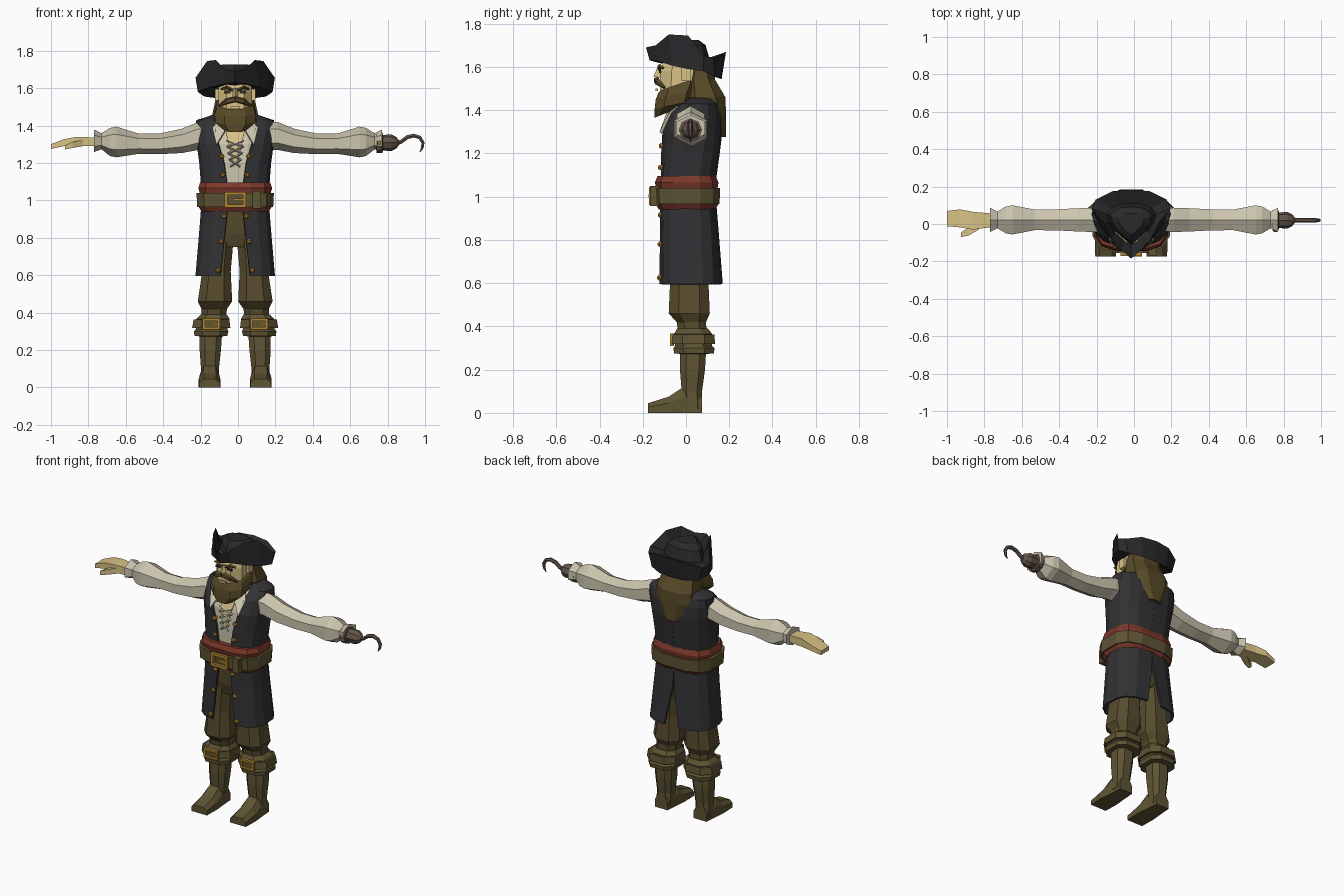
import bpy, bmesh, math
from mathutils import Vector as V

CX = -0.015  # body centre line


def material(name, r, g, b):
    m = bpy.data.materials.new(name)
    m.diffuse_color = [((c / 255 + 0.055) / 1.055) ** 2.4 for c in (r, g, b)] + [1]
    return m


HAT = material("hat_black", 41, 41, 43)
COAT = material("coat_black", 50, 50, 53)
SKIN = material("skin", 216, 194, 134)
SHIRT = material("shirt_cream", 203, 197, 174)
SASH = material("sash_red", 124, 56, 43)
LEATHER = material("leather", 94, 84, 51)
CLOTH = material("trouser_brown", 87, 76, 45)
HAIR = material("hair_brown", 88, 74, 40)
GOLD = material("gold", 180, 132, 48)
IRON = material("iron", 98, 84, 74)


def loft(name, rings, mat, closed=True, solid=0):
    """Skin a list of equal-length point rings."""
    bm = bmesh.new()
    rows = [[bm.verts.new(p) for p in r] for r in rings]
    n = len(rows[0])
    for a, b in zip(rows, rows[1:]):
        for i in range(n if closed else n - 1):
            j = (i + 1) % n
            bm.faces.new((a[i], a[j], b[j], b[i]))
    if closed:
        bm.faces.new(rows[0])
        bm.faces.new(rows[-1])
    bmesh.ops.recalc_face_normals(bm, faces=bm.faces)
    me = bpy.data.meshes.new(name)
    bm.to_mesh(me)
    bm.free()
    me.materials.append(mat)
    ob = bpy.data.objects.new(name, me)
    bpy.context.collection.objects.link(ob)
    if solid:
        mod = ob.modifiers.new("thickness", "SOLIDIFY")
        mod.thickness, mod.offset = solid, 0
    return ob


def oval(z, cx, rx, cy, ry, n=8, e=0.75, tilt=0):
    """Boxy horizontal ring with flat front, back and sides."""
    k, pts = math.cos(math.pi / n) ** e, []
    for i in range(n):
        t = 2 * math.pi * (i + 0.5) / n
        c, s = math.cos(t), math.sin(t)
        x = math.copysign(abs(c) ** e, c) * rx / k
        y = math.copysign(abs(s) ** e, s) * ry / k
        pts.append((CX + cx + x, cy + y, z + tilt * y / ry))
    return pts


def body(name, rows, mat, n=8, e=0.75):
    return loft(name, [oval(*r[:5], n, e, *r[5:]) for r in rows], mat)


def box(name, x, y, z, w, d, h, mat):
    sq = ((-1, -1), (1, -1), (1, 1), (-1, 1))
    return loft(name, [[(CX + x + a * w / 2, y + b * d / 2, z + c * h / 2) for a, b in sq] for c in (-1, 1)], mat)


def tube(name, pts, radii, mat, n=6):
    pts, rings = [V(p) for p in pts], []
    for i, p in enumerate(pts):
        d = (pts[min(i + 1, len(pts) - 1)] - pts[max(i - 1, 0)]).normalized()
        a = V((0, 1, 0)) if abs(d.y) < 0.9 else V((1, 0, 0))
        b = d.cross(a).normalized()
        a = b.cross(d)
        rings.append([p + radii[i] * (a * math.cos(2 * math.pi * j / n) + b * math.sin(2 * math.pi * j / n)) for j in range(n)])
    return loft(name, rings, mat)


def buckle(name, x, y, z, w, h, t):
    for s, side in ((-1, "a"), (1, "b")):
        box(name + "_post_" + side, x + s * (w - t) / 2, y, z, t, 0.018, h, GOLD)
        box(name + "_bar_" + side, x, y, z + s * (h - t) / 2, w, 0.018, t, GOLD)
    box(name + "_pin", x + w * 0.2, y - 0.003, z, w * 0.6, 0.014, t * 0.7, GOLD)


def half_shell(name, s, rows, mat):
    """Half of an open garment: rows of z, rx, ry, cy, front gap, back gap."""
    e, rings = 0.7, []
    for z, rx, ry, cy, gf, gb in rows:
        t0 = math.asin((gf / rx) ** (1 / e))
        t1 = math.pi - math.asin((gb / rx) ** (1 / e))
        ring = []
        for i in range(8):
            t = t0 + (t1 - t0) * i / 7
            c = math.cos(t)
            ring.append((CX + s * rx * abs(math.sin(t)) ** e, cy - ry * math.copysign(abs(c) ** e, c), z))
        rings.append(ring)
    loft(name, rings, mat, closed=False, solid=0.012)


# Hat: crown, folded brim and underside in one loft
rim = [(0, -.185, 1.69), (.05, -.14, 1.70), (.105, -.08, 1.75), (.15, .01, 1.745), (.212, .08, 1.655), (.19, .13, 1.64), (.1, .175, 1.665), (0, .185, 1.67)]
fold = [(0, -.168, 1.63), (.055, -.125, 1.625), (.13, -.06, 1.605), (.18, .01, 1.59), (.2, .08, 1.58), (.165, .13, 1.555), (.09, .16, 1.545), (0, .165, 1.545)]
full = lambda h: [(CX + x, y, z) for x, y, z in h] + [(CX - x, y, z) for x, y, z in h[-2:0:-1]]
flat = lambda k, z: full([(x * k, y * k, z) for x, y, _ in fold])
loft("hat", [flat(.35, 1.725), flat(.55, 1.70), flat(.66, 1.635), full(rim), full(fold), flat(.55, 1.61)], HAT)

# Head, neck, hair and beard
body("head", [(1.42, 0, .075, -.03, .08), (1.5, 0, .09, -.015, .105), (1.58, 0, .09, -.01, .11), (1.64, 0, .085, 0, .1)], SKIN)
body("neck", [(1.33, 0, .07, .02, .07), (1.45, 0, .065, .01, .065)], SKIN)
body("hair", [(1.6, 0, .095, .07, .055), (1.54, 0, .105, .07, .065), (1.46, 0, .122, .09, .092), (1.39, 0, .115, .115, .07), (1.275, 0, .045, .155, .03)], HAIR)
body("beard", [(1.385, 0, .06, -.095, .05, .02), (1.425, 0, .108, -.055, .09, .02), (1.47, 0, .11, -.045, .095, .02), (1.51, 0, .098, -.03, .098, .03), (1.53, 0, .085, -.02, .085, .03)], HAIR)
loft("nose", [[(CX - .012, -.115, 1.6), (CX + .012, -.115, 1.6), (CX, -.13, 1.6)],
              [(CX - .022, -.11, 1.55), (CX + .022, -.11, 1.55), (CX, -.152, 1.555)]], SKIN)
box("lower_lip", 0, -.135, 1.495, .05, .012, .012, SKIN)
for s, side in ((-1, "left"), (1, "right")):
    tube(side + "_moustache", [(CX, -.135, 1.54), (CX + s * .045, -.13, 1.53), (CX + s * .085, -.1, 1.505)], [.015, .017, .006], HAIR, 5)
    tube(side + "_brow", [(CX + s * .012, -.122, 1.588), (CX + s * .045, -.122, 1.605), (CX + s * .075, -.105, 1.595)], [.008, .01, .006], HAIR, 4)
    box(side + "_eye", s * .04, -.12, 1.579, .032, .008, .014, HAT)
    box(side + "_ear", s * .095, .0, 1.565, .025, .04, .06, SKIN)

# Shirt body, open neck and laces
body("shirt", [(1.0, 0, .15, .005, .105), (1.2, 0, .16, .015, .115), (1.3, 0, .17, .025, .115), (1.4, 0, .16, .045, .095), (1.43, 0, .09, .05, .07)], SHIRT, 12, .7)
loft("bare_chest", [[(CX - w, y, z), (CX + w, y, z)] for w, y, z in ((.055, -.063, 1.39), (.035, -.097, 1.3), (.012, -.107, 1.2))], SKIN, False, .006)
for i in range(4):
    z, w = 1.32 - i * .035, .045 - i * .006
    for s in (-1, 1):
        tube("lace", [(CX - s * w, -.1 - i * .003, z), (CX + s * w, -.103 - i * .003, z - .035)], [.005, .005], SHIRT, 4)

# Waist: sash and belt
body("sash", [(.94, 0, .18, .005, .13), (.965, 0, .195, .005, .145), (1.02, 0, .185, .005, .138), (1.065, 0, .197, .003, .147), (1.095, 0, .188, .003, .135)], SASH, 12, .65)
body("belt", [(.965, 0, .203, .002, .153), (1.04, 0, .207, .002, .156)], LEATHER, 12, .65)
buckle("belt_buckle", 0, -.163, 1.003, .115, .085, .017)
box("belt_loop", .115, -.145, 1.003, .045, .045, .092, LEATHER)
body("hips", [(.97, 0, .16, .01, .11), (.82, 0, .165, .015, .1), (.75, 0, .11, .015, .08)], CLOTH)

for s, side in ((-1, "left"), (1, "right")):
    # Coat: vest, tails, collar and buttons
    half_shell(side + "_vest", s, [(1.07, .178, .122, .01, .04, 0), (1.2, .187, .13, .02, .058, 0), (1.3, .2, .135, .027, .088, 0),
                                   (1.38, .207, .118, .042, .105, 0), (1.425, .203, .085, .06, .112, 0), (1.45, .125, .06, .07, .1, 0)], COAT)
    half_shell(side + "_coat_tail", s, [(.96, .178, .125, .01, .04, 0), (.84, .187, .13, .015, .052, .004), (.595, .208, .143, .022, .078, .05)], COAT)
    loft(side + "_collar", [[(CX + s * .07, .0, 1.445), (CX + s * .045, -.085, 1.385)],
                            [(CX + s * .122, -.075, 1.385), (CX + s * .1, -.118, 1.295)]], SHIRT, False, .012)
    for x, y, z in ((.072, -.112, 1.235), (.066, -.115, 1.135), (.06, -.116, .915), (.075, -.117, .78), (.092, -.12, .625)):
        tube(side + "_button", [(CX + s * x, y + .015, z), (CX + s * x, y - .006, z), (CX + s * x, y - .014, z)], [.014, .014, .007], GOLD)

    # Sleeve with gathered cuff
    rows = ((.15, 1.345, .075, .06), (.21, 1.345, .075, .065), (.3, 1.318, .065, .062), (.42, 1.302, .055, .056), (.53, 1.303, .054, .055),
            (.65, 1.312, .082, .078), (.685, 1.312, .075, .072), (.73, 1.316, .043, .045), (.77, 1.318, .06, .065))
    hexa = [(math.cos(math.pi * (i / 3 + .5)), math.sin(math.pi * (i / 3 + .5))) for i in range(6)]
    loft(side + "_sleeve", [[(s * x, .022 + hy / .866 * c, z + hz * q) for c, q in hexa] for x, z, hz, hy in rows], SHIRT)

    # Trouser leg
    body(side + "_trouser", [(.86, s * .085, .082, .015, .09), (.62, s * .1, .076, .015, .088), (.46, s * .108, .092, .015, .095),
                             (.42, s * .112, .068, .025, .068), (.36, s * .118, .065, .03, .065)], CLOTH)
    # Boot: folded cuff, strap, shaft and foot
    body(side + "_boot_cuff", [(.39, s * .115, .07, .03, .072), (.365, s * .12, .09, .033, .088), (.355, s * .123, .082, .033, .085),
                               (.31, s * .126, .085, .035, .085), (.3, s * .128, .092, .037, .095), (.275, s * .13, .088, .037, .092), (.272, s * .13, .05, .035, .05)], LEATHER)
    body(side + "_boot_strap", [(.362, s * .127, .096, .035, .096), (.318, s * .128, .102, .035, .1)], LEATHER)
    buckle(side + "_boot_buckle", s * .128, -.064, .339, .095, .058, .013)
    body(side + "_boot_shaft", [(.29, s * .13, .06, .033, .06), (.2, s * .133, .057, .03, .058), (.1, s * .135, .048, .027, .047), (.02, s * .138, .05, .03, .045)], LEATHER)
    loft(side + "_boot_foot", [[(CX + s * .137 - w, y, 0), (CX + s * .137 + w, y, 0), (CX + s * .137 + w, y, z * .6),
                                (CX + s * .137 + w * .6, y, z), (CX + s * .137 - w * .6, y, z), (CX + s * .137 - w, y, z * .6)]
                               for y, w, z in ((.075, .045, .08), (-.02, .052, .115), (-.08, .058, .075), (-.175, .055, .045))], LEATHER)

# Bare hand on the left side
quad = lambda x, a, b, c, d: [(x, a, c), (x, b, c), (x, b, d), (x, a, d)]
loft("hand", [quad(-.75, -.015, .055, 1.29, 1.335), quad(-.86, -.03, .065, 1.29, 1.34), quad(-.93, -.018, .078, 1.29, 1.327), quad(-1.0, -.012, .07, 1.275, 1.3)], SKIN)
loft("thumb", [quad(-.83, -.03, .02, 1.29, 1.325), quad(-.885, -.062, -.02, 1.28, 1.312), quad(-.925, -.07, -.045, 1.272, 1.295)], SKIN)

# Hook on the right side
tube("hook_cup", [(x, .02, 1.308) for x in (.74, .772, .775, .82, .845, .86)], [.055, .055, .042, .044, .032, .014], IRON, 8)
tube("hook_rivet", [(.755, -.036, 1.308), (.755, -.042, 1.308)], [.012, .008], GOLD)
tube("hook", [(.85, .02, 1.305), (.875, .02, 1.315), (.905, .02, 1.338), (.94, .02, 1.346), (.972, .02, 1.336), (.989, .02, 1.308), (.985, .02, 1.28), (.972, .02, 1.258)],
     [.012, .012, .012, .012, .011, .01, .008, .002], IRON)
